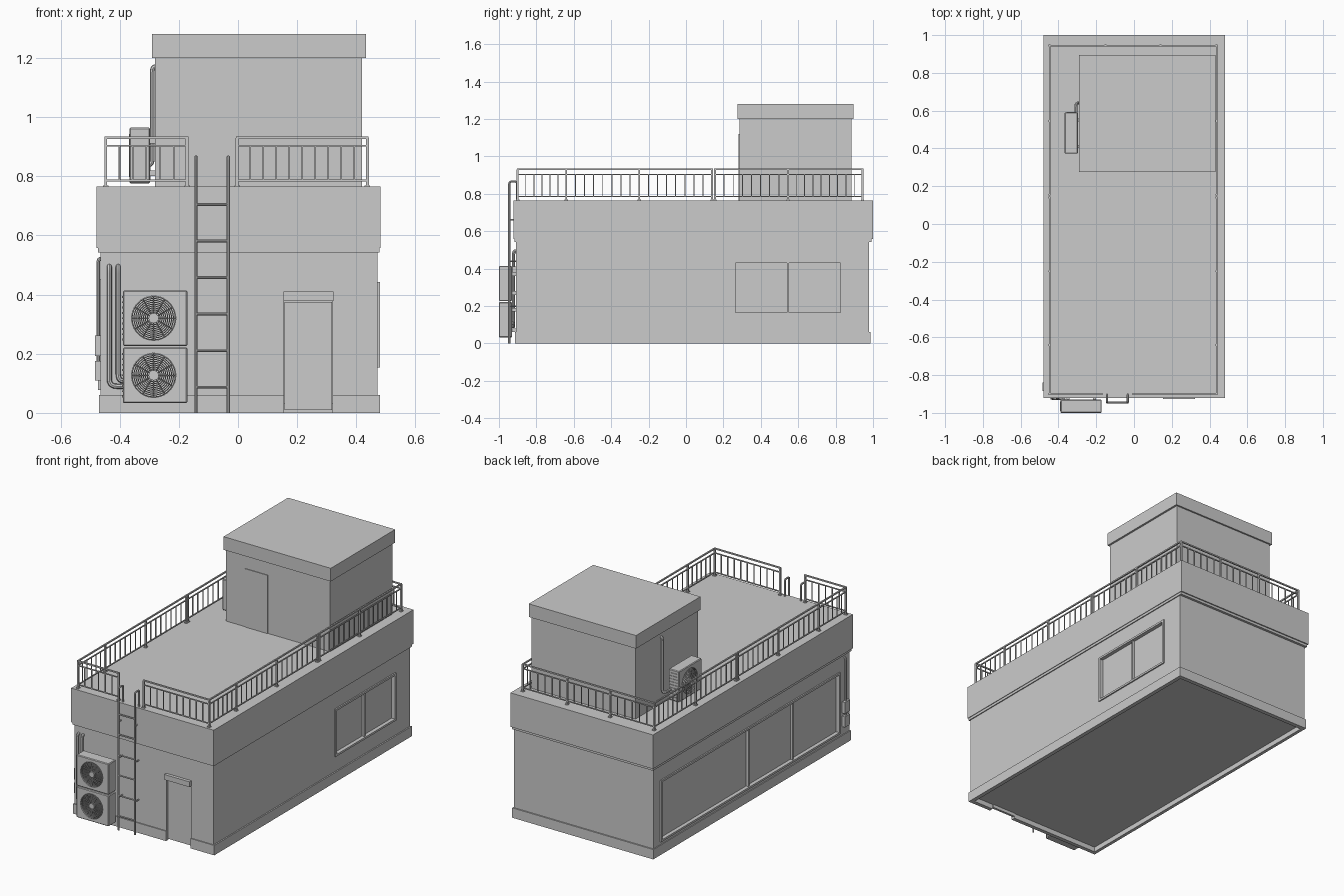
import bpy, bmesh, math
from mathutils import Matrix, Vector

if "Cube" in bpy.data.objects:
    bpy.data.objects.remove(bpy.data.objects["Cube"])


def finish(name, bm):
    me = bpy.data.meshes.new(name)
    bm.to_mesh(me)
    bm.free()
    ob = bpy.data.objects.new(name, me)
    bpy.context.collection.objects.link(ob)
    return ob


def add_box(bm, x0, x1, y0, y1, z0, z1):
    m = Matrix.Translation(((x0 + x1) / 2, (y0 + y1) / 2, (z0 + z1) / 2))
    bmesh.ops.create_cube(bm, size=1, matrix=m @ Matrix.Diagonal((x1 - x0, y1 - y0, z1 - z0, 1)))


def boxes(name, *dims):
    bm = bmesh.new()
    for d in dims:
        add_box(bm, *d)
    return finish(name, bm)


def add_rod(bm, a, b, r, sides=8):
    a, b = Vector(a), Vector(b)
    d = b - a
    m = Matrix.Translation((a + b) / 2) @ d.to_track_quat('Z', 'Y').to_matrix().to_4x4()
    bmesh.ops.create_cone(bm, cap_ends=True, segments=sides, radius1=r, radius2=r, depth=d.length, matrix=m)


def activate(ob):
    bpy.ops.object.select_all(action='DESELECT')
    ob.select_set(True)
    bpy.context.view_layer.objects.active = ob


def cut(ob, cutter):
    mod = ob.modifiers.new("cut", 'BOOLEAN')
    mod.operation, mod.solver, mod.object = 'DIFFERENCE', 'EXACT', cutter
    activate(ob)
    bpy.ops.object.modifier_apply(modifier=mod.name)
    bpy.data.objects.remove(cutter)


def pipe(name, pts, r, fillet=0.02):
    pts = [Vector(p) for p in pts]
    path = [pts[0]]
    for a, p, b in zip(pts, pts[1:], pts[2:]):
        s = p + (a - p).normalized() * min(fillet, (a - p).length / 2)
        e = p + (b - p).normalized() * min(fillet, (b - p).length / 2)
        for i in range(6):
            t = i / 5
            path.append(s * (1 - t) ** 2 + p * 2 * t * (1 - t) + e * t * t)
    path.append(pts[-1])
    cu = bpy.data.curves.new(name, 'CURVE')
    cu.dimensions, cu.bevel_depth, cu.bevel_resolution, cu.use_fill_caps = '3D', r, 2, True
    sp = cu.splines.new('POLY')
    sp.points.add(len(path) - 1)
    for q, v in zip(sp.points, path):
        q.co = (*v, 1)
    ob = bpy.data.objects.new(name, cu)
    bpy.context.collection.objects.link(ob)
    activate(ob)
    bpy.ops.object.convert(target='MESH')
    bpy.ops.object.shade_smooth_by_angle()


# Main walls with window and door recesses
WL, WR, WF, WB = -0.465, 0.472, -0.908, 0.978
walls = boxes("walls", (WL, WR, WF, WB, 0.03, 0.55))
cut(walls, boxes("opening_right", (WR - 0.015, 0.6, 0.265, 0.825, 0.165, 0.43)))
cut(walls, boxes("opening_left", (-0.6, WL + 0.015, -0.80, 0.90, 0.09, 0.44)))
cut(walls, boxes("opening_door", (0.155, 0.32, -1.0, WF + 0.02, 0.0, 0.378)))

# Plinth ring, broken at the door
boxes("plinth",
      (-0.47, 0.155, -0.914, -0.89, 0, 0.06), (0.32, 0.48, -0.914, -0.89, 0, 0.06),
      (-0.47, 0.48, 0.96, 0.986, 0, 0.06),
      (-0.47, -0.45, -0.89, 0.96, 0, 0.06), (0.455, 0.48, -0.89, 0.96, 0, 0.06))

# Roof band with a trim course below it
boxes("roof_band", (-0.478, 0.482, -0.922, 1.0, 0.558, 0.765))
boxes("roof_trim", (-0.473, 0.478, -0.917, 0.993, 0.543, 0.558))


# Window frames and mullions
def window(name, x0, x1, y0, y1, z0, z1, mullions, w=0.012):
    parts = [(x0, x1, y0 - w, y1 + w, z1, z1 + w), (x0, x1, y0 - w, y1 + w, z0 - w, z0),
             (x0, x1, y0 - w, y0, z0, z1), (x0, x1, y1, y1 + w, z0, z1)]
    xi = (x0 + 0.0, x1 - 0.008) if x0 > 0 else (x0 + 0.008, x1)
    parts += [(*xi, m - 0.005, m + 0.005, z0, z1) for m in mullions]
    boxes(name, *parts)


window("right_window_frame", WR - 0.014, WR + 0.008, 0.265, 0.825, 0.165, 0.43, [0.545])
window("left_window_frame", WL - 0.008, WL + 0.014, -0.80, 0.90, 0.09, 0.44, [0.06, -0.365])

# Front door and hood
boxes("front_door", (0.158, 0.317, WF + 0.008, WF + 0.022, 0.01, 0.375))
boxes("door_hood", (0.153, 0.322, -0.927, WF + 0.002, 0.378, 0.41))

# Rooftop stair house
boxes("stair_house", (-0.28, 0.42, 0.285, 0.885, 0.76, 1.2))
boxes("stair_house_cap", (-0.29, 0.432, 0.275, 0.895, 1.2, 1.28))
boxes("stair_house_door", (-0.148, 0.002, 0.281, 0.29, 0.765, 1.12))


# Railings, each run given by its post positions
def railing(name, posts):
    bm = bmesh.new()
    for x, y in posts:
        add_box(bm, x - .005, x + .005, y - .005, y + .005, 0.765, 0.93)
        add_box(bm, x - .009, x + .009, y - .009, y + .009, 0.765, 0.769)
    for (xa, ya), (xb, yb) in zip(posts, posts[1:]):
        for z, h in ((0.93, .004), (0.903, .003), (0.786, .003)):
            add_box(bm, min(xa, xb) - h, max(xa, xb) + h, min(ya, yb) - h, max(ya, yb) + h, z - h, z + h)
        n = round(math.hypot(xb - xa, yb - ya) / 0.046)
        for i in range(1, n):
            x, y = xa + (xb - xa) * i / n, ya + (yb - ya) * i / n
            add_box(bm, x - .0025, x + .0025, y - .0025, y + .0025, 0.786, 0.903)
    finish(name, bm)


RL, RR, RF, RB = -0.447, 0.437, -0.9, 0.944
for side, x in (("left", RL), ("right", RR)):
    railing(side + "_railing_front", [(x, y) for y in (RF, -0.64, -0.25, 0.14)])
    railing(side + "_railing_rear", [(x, y) for y in (0.155, 0.545, RB)])
railing("back_railing", [(RL, RB), (-0.15, RB), (0.14, RB), (RR, RB)])
railing("front_railing_left", [(RL, RF), (-0.172, RF)])
railing("front_railing_right", [(-0.003, RF), (RR, RF)])

# Ladder: rails hooked over the roof edge, rungs, wall stays
for side, x in (("left", -0.142), ("right", -0.033)):
    pipe("ladder_rail_" + side, [(x, -0.945, 0), (x, -0.945, 0.865), (x, -0.903, 0.865), (x, -0.903, 0.765)], 0.0055, 0.012)
bm = bmesh.new()
for i in range(6):
    z = 0.087 + i * 0.1235
    add_rod(bm, (-0.142, -0.945, z), (-0.033, -0.945, z), 0.0045)
for x in (-0.142, -0.033):
    for z in (0.2, 0.44, 0.66):
        add_rod(bm, (x, -0.945, z), (x, -0.905, z), 0.004)
finish("ladder_rungs", bm)

# Air conditioner, local origin at the centre of the casing, facing -y
R = 0.075
bm = bmesh.new()
add_box(bm, -0.109, 0.109, -0.035, 0.035, -0.094, 0.094)
bmesh.ops.bevel(bm, geom=bm.edges[:], offset=0.004, segments=1, affect='EDGES')
casing = finish("air_conditioner_casing", bm)
bm = bmesh.new()
add_rod(bm, (-0.005, -0.06, 0), (-0.005, -0.013, 0), R, 40)
cut(casing, finish("fan_opening", bm))


def add_ring(bm, rad, r, y, seg=32):
    rows = []
    for i in range(seg):
        a = 2 * math.pi * i / seg
        rows.append([bm.verts.new((-0.005 + (rad + dr) * math.cos(a), y + dy, (rad + dr) * math.sin(a)))
                     for dr, dy in ((r, 0), (0, r), (-r, 0), (0, -r))])
    for i in range(seg):
        p, q = rows[i], rows[(i + 1) % seg]
        for j in range(4):
            k = (j + 1) % 4
            bm.faces.new((p[j], p[k], q[k], q[j]))


# Fan guard of rings and spokes, with side louvres
bm = bmesh.new()
for i in range(9):
    add_ring(bm, 0.022 + i * 0.0064, 0.0017, -0.034)
for i in range(12):
    a = math.pi * i / 6
    c, s = math.cos(a), math.sin(a)
    add_rod(bm, (-0.005 + 0.012 * c, -0.031, 0.012 * s), (-0.005 + R * c, -0.031, R * s), 0.0015, 4)
add_rod(bm, (-0.005, -0.036, 0), (-0.005, -0.012, 0), 0.017, 20)
for i in range(9):
    z = -0.072 + i * 0.018
    add_box(bm, -0.112, -0.107, -0.026, 0.026, z - 0.003, z + 0.003)
bmesh.ops.recalc_face_normals(bm, faces=bm.faces[:])
guard = finish("air_conditioner_guard", bm)

spots = {"lower": Matrix.Translation((-0.28, -0.965, 0.127)),
         "upper": Matrix.Translation((-0.28, -0.965, 0.320)),
         "rooftop": Matrix.Translation((-0.332, 0.482, 0.87)) @ Matrix.Rotation(-math.pi / 2, 4, 'Z')}
for key, m in spots.items():
    for src in (casing, guard):
        ob = bpy.data.objects.new(key + "_" + src.name, src.data)
        ob.matrix_world = m
        bpy.context.collection.objects.link(ob)
for src in (casing, guard):
    bpy.data.objects.remove(src)

# Mounting brackets behind the units
boxes("unit_brackets", *[(x - .008, x + .008, -0.932, -0.905, z - .01, z + .01)
                         for x in (-0.35, -0.21) for z in (0.07, 0.18, 0.27, 0.37)],
      *[(-0.30, -0.278, y - .008, y + .008, z - .01, z + .01) for y in (0.41, 0.55) for z in (0.81, 0.92)])

# Refrigerant pipes
for i, (x, z) in enumerate(((-0.435, 0.09), (-0.405, 0.108))):
    pipe("front_pipe_%d" % (i + 1), [(x, -0.9, 0.495), (x, -0.922, 0.495), (x, -0.922, z), (-0.37, -0.922, z), (-0.37, -0.94, z)], 0.0085, 0.025)
pipe("rooftop_pipe", [(-0.27, 0.64, 1.17), (-0.29, 0.64, 1.17), (-0.29, 0.64, 0.84), (-0.308, 0.64, 0.84), (-0.308, 0.58, 0.84)], 0.008)

# Meter boxes and conduit on the left wall
boxes("meter_boxes", (-0.484, -0.46, -0.885, -0.838, 0.11, 0.175), (-0.484, -0.46, -0.885, -0.838, 0.193, 0.262))
pipe("meter_conduit", [(-0.473, -0.861, 0.17), (-0.473, -0.861, 0.522), (-0.455, -0.861, 0.522)], 0.006)
